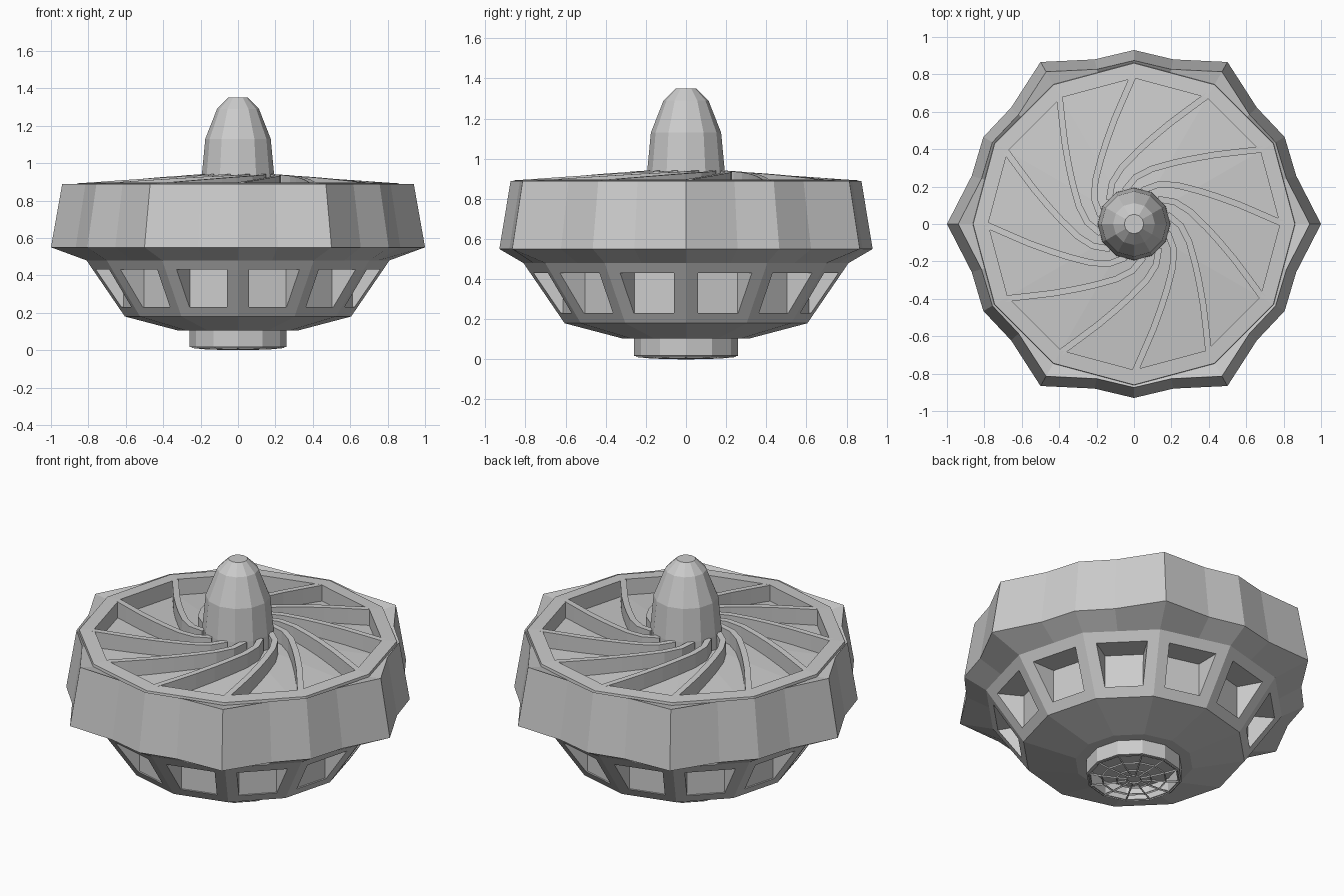
import bpy, bmesh
from math import sin, cos, radians, pi
from mathutils import Vector

if "Cube" in bpy.data.objects:
    bpy.data.objects.remove(bpy.data.objects["Cube"])


def floor_z(r):
    # shallow cone rising toward the hub
    return 0.80 + (0.80 - r) / 0.6 * 0.06


def pol(r, deg, z):
    a = radians(deg)
    return Vector((r * cos(a), r * sin(a), z))


def finish(name, bm, recalc=True):
    bmesh.ops.remove_doubles(bm, verts=bm.verts, dist=1e-4)
    if recalc:
        bmesh.ops.recalc_face_normals(bm, faces=bm.faces)
    me = bpy.data.meshes.new(name)
    bm.to_mesh(me)
    bm.free()
    ob = bpy.data.objects.new(name, me)
    bpy.context.collection.objects.link(ob)
    return ob


def loft(name, rings, cap_start=False, cap_end=False, recalc=True):
    """Skin a list of closed point rings with quads."""
    bm = bmesh.new()
    vs = [[bm.verts.new(p) for p in ring] for ring in rings]
    n = len(vs[0])
    for lo, hi in zip(vs, vs[1:]):
        for i in range(n):
            j = (i + 1) % n
            bm.faces.new((lo[i], lo[j], hi[j], hi[i]))
    if cap_start:
        bm.faces.new(vs[0])
    if cap_end:
        bm.faces.new(vs[-1])
    return finish(name, bm, recalc)


def ngon(r, z, n=12):
    return [pol(r, 360 * i / n, z) for i in range(n)]


# Outer shell outline: 24 points, alternating sharp and blunt corners
OUTLINE = [(60 * k + a, r) for k in range(6)
           for a, r in ((0, 1.0), (16.5, 0.905), (30, 0.93), (43.5, 0.905))]


def lobed(scale, z):
    return [pol(r * scale, a, z) for a, r in OUTLINE]


def twelve(r, z):
    # 12-sided ring sampled at the same angles as the outline
    return [pol(r * cos(pi / 12) / cos(radians(a % 30 - 15)), a, z) for a, _ in OUTLINE]


# Outer shell: flange, tapered wall, stepped top rim and inner wall
loft("outer_shell", [twelve(0.81, 0.48), lobed(1.0, 0.55), lobed(0.94, 0.888),
                     twelve(0.862, 0.876), twelve(0.86, 0.892), twelve(0.78, 0.897),
                     twelve(0.78, floor_z(0.78))])

# Floor under the fins, facing down like the rest of the underside
loft("fin_floor", [ngon(0.18, floor_z(0.18)), ngon(0.785, floor_z(0.785))], recalc=False)

# Lower cone with twelve recessed windows
bm = bmesh.new()


def quad(*pts):
    bm.faces.new([bm.verts.new(p) for p in pts])


def cone_r(z):
    return 0.605 + (z - 0.18) / 0.30 * 0.205


def inset_pair(a, z, margin=0.062):
    l, r = pol(cone_r(z), a, z), pol(cone_r(z), a + 30, z)
    d = (r - l).normalized() * margin
    return l + d, r - d


for k in range(12):
    a = 30 * k
    A, B = pol(0.605, a, 0.18), pol(0.605, a + 30, 0.18)
    D, C = pol(0.81, a, 0.48), pol(0.81, a + 30, 0.48)
    p, q = inset_pair(a, 0.23)
    s, t = inset_pair(a, 0.43)
    # frame
    quad(A, B, q, p)
    quad(B, C, t, q)
    quad(C, D, s, t)
    quad(D, A, p, s)
    # pocket with upright back wall
    n = Vector((cos(radians(a + 15)), sin(radians(a + 15)), 0)) * 0.01
    bp, bq = p - n, q - n
    bs, bt = bp + Vector((0, 0, 0.2)), bq + Vector((0, 0, 0.2))
    quad(p, q, bq, bp)
    quad(bp, bq, bt, bs)
    quad(s, t, bt, bs)
    quad(p, bp, bs, s)
    quad(q, bq, bt, t)
finish("window_cone", bm)

# Base dish and hollow neck
loft("base_and_neck", [ngon(0.605, 0.18), ngon(0.32, 0.105), ngon(0.26, 0.105),
                       ngon(0.26, 0.018), ngon(0.24, 0.016), ngon(0.24, 0.10)],
     cap_end=True)

# Bottom grille: shallow dome turned into bars
bm = bmesh.new()
rings = [[bm.verts.new(v) for v in ngon(r, z)]
         for r, z in ((0.25, 0.018), (0.175, 0.011), (0.095, 0.008), (0.04, 0.007))]
for lo, hi in zip(rings, rings[1:]):
    for i in range(12):
        j = (i + 1) % 12
        bm.faces.new((lo[i], lo[j], hi[j], hi[i]))
bm.faces.new(rings[-1])
grille = finish("bottom_grille", bm)
w = grille.modifiers.new("bars", 'WIREFRAME')
w.thickness = 0.013
w.use_even_offset = False

# Central bullet-shaped hub
loft("hub", [ngon(0.195, floor_z(0.195)), ngon(0.193, 0.94), ngon(0.175, 1.13),
             ngon(0.112, 1.29), ngon(0.052, 1.35)], cap_end=True)

# Twelve swirling fins, rising slightly toward the hub
PATH = [(0.80, 0), (0.68, 4.5), (0.57, 10.5), (0.47, 18), (0.39, 27),
        (0.31, 42), (0.25, 58), (0.185, 76)]
HALF = 0.017
for k in range(12):
    pts = [pol(r, a + 30 * k, 0) for r, a in PATH]
    sections = []
    for i, p in enumerate(pts):
        t = (pts[min(i + 1, len(pts) - 1)] - pts[max(i - 1, 0)]).normalized()
        side = Vector((-t.y, t.x, 0)) * HALF
        r = PATH[i][0]
        top = Vector((0, 0, 0.895 + (0.80 - r) / 0.6 * 0.045))
        low = Vector((0, 0, floor_z(r)))
        sections.append([p + side + low, p - side + low, p - side + top, p + side + top])
    loft(f"fin_{k + 1}", sections, True, True)
